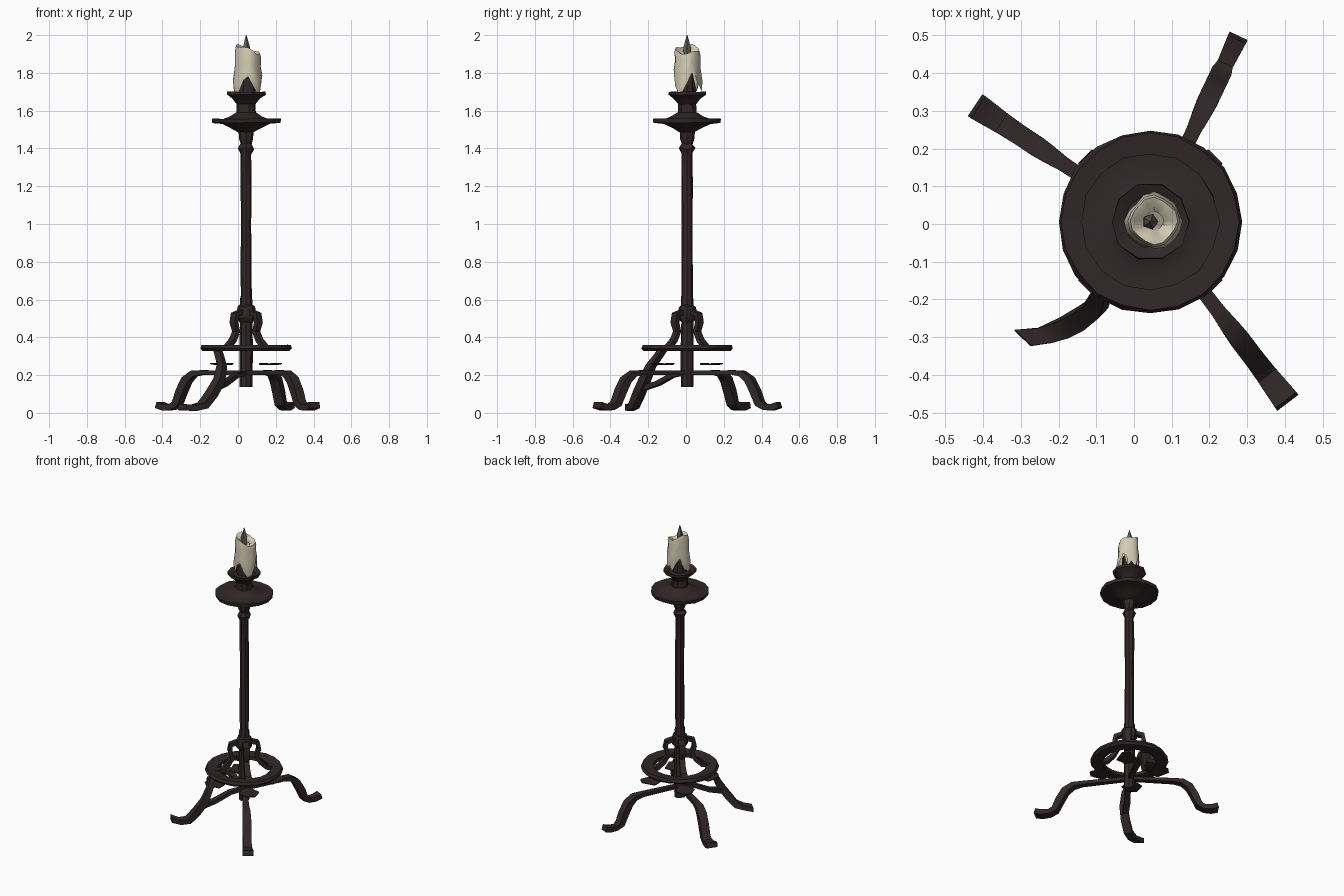
import bpy, bmesh, math, random
from mathutils import Vector

if "Cube" in bpy.data.objects:
    bpy.data.objects.remove(bpy.data.objects["Cube"])

random.seed(4)
CX, CY = 0.043, 0.006      # axis of the stand


def material(name, rgb):
    m = bpy.data.materials.new(name)
    m.diffuse_color = (*rgb, 1)
    m.use_nodes = True
    m.node_tree.nodes["Principled BSDF"].inputs["Base Color"].default_value = m.diffuse_color
    return m


IRON = material("dark_iron", (0.030, 0.020, 0.021))
WAX = material("cream_wax", (0.66, 0.60, 0.46))
WICK = material("burnt_wick", (0.12, 0.11, 0.09))


def finish(name, bm, mat, angle=35):
    bmesh.ops.recalc_face_normals(bm, faces=bm.faces)
    me = bpy.data.meshes.new(name)
    bm.to_mesh(me)
    bm.free()
    me.materials.append(mat)
    ob = bpy.data.objects.new(name, me)
    bpy.context.collection.objects.link(ob)
    bpy.ops.object.select_all(action='DESELECT')
    ob.select_set(True)
    bpy.context.view_layer.objects.active = ob
    bpy.ops.object.shade_smooth_by_angle(angle=math.radians(angle))
    return ob


def bridge(bm, rings, closed=False):
    n = len(rings[0])
    pairs = list(zip(rings, rings[1:])) + ([(rings[-1], rings[0])] if closed else [])
    for a, b in pairs:
        for i in range(n):
            j = (i + 1) % n
            bm.faces.new((a[i], a[j], b[j], b[i]))


def lathe(name, profile, sides, mat, closed=False, wobble=0.0):
    """Turn (radius, z) points around the axis, with slight hand-forged wobble."""
    bm = bmesh.new()
    rings = []
    for r, z in profile:
        ring = []
        for i in range(sides):
            a = 2 * math.pi * i / sides
            rr = r * (1 + random.uniform(-wobble, wobble))
            ring.append(bm.verts.new((CX + rr * math.cos(a), CY + rr * math.sin(a),
                                      z + random.uniform(-wobble, wobble) * 0.1)))
        rings.append(ring)
    bridge(bm, rings, closed)
    if not closed:
        bm.faces.new(rings[0])
        bm.faces.new(rings[-1])
    return finish(name, bm, mat)


def bar(name, path, mat=IRON):
    """Sweep a flat bar through (x, y, z, width, thickness) points."""
    pts = [Vector(p[:3]) for p in path]
    bm = bmesh.new()
    rings = []
    run = pts[-1] - pts[0]
    side = Vector((-run.y, run.x, 0)).normalized()
    for i, p in enumerate(pts):
        t = (pts[min(i + 1, len(pts) - 1)] - pts[max(i - 1, 0)]).normalized()
        up = side.cross(t).normalized()
        w, h = path[i][3] / 2, path[i][4] / 2
        rings.append([bm.verts.new(p + side * w * a + up * h * b)
                      for a, b in ((1, 1), (-1, 1), (-1, -1), (1, -1))])
    bridge(bm, rings)
    bm.faces.new(rings[0])
    bm.faces.new(rings[-1])
    return finish(name, bm, mat)


# stem: lower hub, collar, long shaft and upper knop
lathe("stem", [(0.034, 0.14), (0.035, 0.33), (0.032, 0.48), (0.034, 0.60),
               (0.029, 0.62), (0.030, 0.80), (0.028, 1.00), (0.030, 1.20),
               (0.028, 1.37), (0.043, 1.40), (0.028, 1.425), (0.036, 1.45),
               (0.042, 1.50), (0.03, 1.52)], 8, IRON, wobble=0.05)
lathe("stem_collar", [(0.034, 0.48), (0.05, 0.50), (0.052, 0.53),
                      (0.045, 0.565), (0.03, 0.57)], 8, IRON, wobble=0.05)

# drip dish, neck and candle cup
lathe("drip_dish", [(0.038, 1.485), (0.075, 1.505), (0.125, 1.53), (0.178, 1.535),
                    (0.182, 1.558), (0.13, 1.552), (0.085, 1.57), (0.055, 1.59)],
      16, IRON, wobble=0.02)
lathe("candle_cup", [(0.052, 1.575), (0.05, 1.635), (0.075, 1.665), (0.103, 1.685),
                     (0.103, 1.70), (0.07, 1.685), (0.05, 1.69), (0.045, 1.80)],
      10, IRON, wobble=0.02)

# flat lower ring
lathe("lower_ring", [(0.165, 0.33), (0.232, 0.328), (0.243, 0.342),
                     (0.235, 0.360), (0.165, 0.352)], 20, IRON, closed=True, wobble=0.01)

# braces from the collar down to the ring, and thin leaf plates under it
for k in range(4):
    a = math.radians(45 + 90 * k)
    c, s = math.cos(a), math.sin(a)
    bar(f"brace_{k + 1}", [(CX + r * c, CY + r * s, z, w, 0.026) for r, z, w in
                           ((0.035, 0.535, 0.035), (0.085, 0.52, 0.04), (0.092, 0.48, 0.04),
                            (0.075, 0.43, 0.035), (0.10, 0.385, 0.035),
                            (0.14, 0.348, 0.04), (0.185, 0.342, 0.04))])
    bar(f"leaf_plate_{k + 1}", [(CX + r * c, CY + r * s, z, w, 0.006) for r, z, w in
                                ((0.11, 0.262, 0.03), (0.17, 0.256, 0.13), (0.245, 0.262, 0.05))])

# three long legs: fraction of reach, height, width, thickness
LEG = ((0.0, 0.212, 0.03, 0.022), (0.50, 0.214, 0.04, 0.024), (0.60, 0.208, 0.05, 0.032),
       (0.68, 0.175, 0.055, 0.042), (0.74, 0.115, 0.055, 0.045), (0.79, 0.05, 0.055, 0.04),
       (0.85, 0.03, 0.058, 0.032), (0.93, 0.03, 0.065, 0.034), (1.0, 0.042, 0.07, 0.034))
for name, dx, dy in (("back_right_leg", 0.232, 0.488), ("back_left_leg", -0.46, 0.306),
                     ("front_right_leg", 0.362, -0.476)):
    slim = 0.75 if name == "back_right_leg" else 1.0
    bar(name, [(CX + f * dx, CY + f * dy, z, w * (slim if f > 0.8 else 1), h)
               for f, z, w, h in LEG])

# bent leg that climbs to the ring, with its strut to the hub
bar("front_left_leg", [(-0.295, -0.302, 0.03, 0.06, 0.032), (-0.235, -0.295, 0.026, 0.055, 0.03),
                       (-0.185, -0.275, 0.04, 0.055, 0.04), (-0.14, -0.25, 0.10, 0.055, 0.045),
                       (-0.10, -0.22, 0.17, 0.05, 0.045), (-0.085, -0.185, 0.25, 0.045, 0.035),
                       (-0.10, -0.14, 0.31, 0.045, 0.03), (-0.115, -0.115, 0.35, 0.045, 0.03)])
bar("front_left_strut", [(-0.125, -0.235, 0.13, 0.04, 0.03), (-0.07, -0.15, 0.155, 0.04, 0.025),
                         (-0.01, -0.07, 0.20, 0.035, 0.025), (CX, CY, 0.212, 0.03, 0.022)])

# candle: slumped wax with drips running down over the cup
DRIP = (1.75, 1.80, 1.70, 1.74, 1.70, 1.76, 1.79, 1.72,
        1.70, 1.70, 1.70, 1.76, 1.78, 1.73, 1.69, 1.70)
bm = bmesh.new()
rings = []
for t, r in ((0.0, 0.066), (0.25, 0.072), (0.55, 0.064), (0.85, 0.066), (1.0, 0.06),
             (0.97, 0.045), (0.86, 0.025)):
    ring = []
    for i, low in enumerate(DRIP):
        a = 2 * math.pi * i / 16
        top = 1.925 - 0.022 * math.cos(a) + 0.008 * math.sin(3 * a)
        rr = r * (1 + 0.06 * math.sin(4 * a + 1) + (1 - t) * (1.75 - low) * 1.5)
        ring.append(bm.verts.new((0.053 + rr * math.cos(a), 0.008 + rr * math.sin(a),
                                  low + (top - low) * t)))
    rings.append(ring)
bridge(bm, rings)
bm.faces.new(rings[-1])
finish("candle", bm, WAX, 50)

# pointed wick
lathe("wick", [(0.022, 1.88), (0.021, 1.935), (0.012, 1.965), (0.002, 2.0)], 5, WICK)
